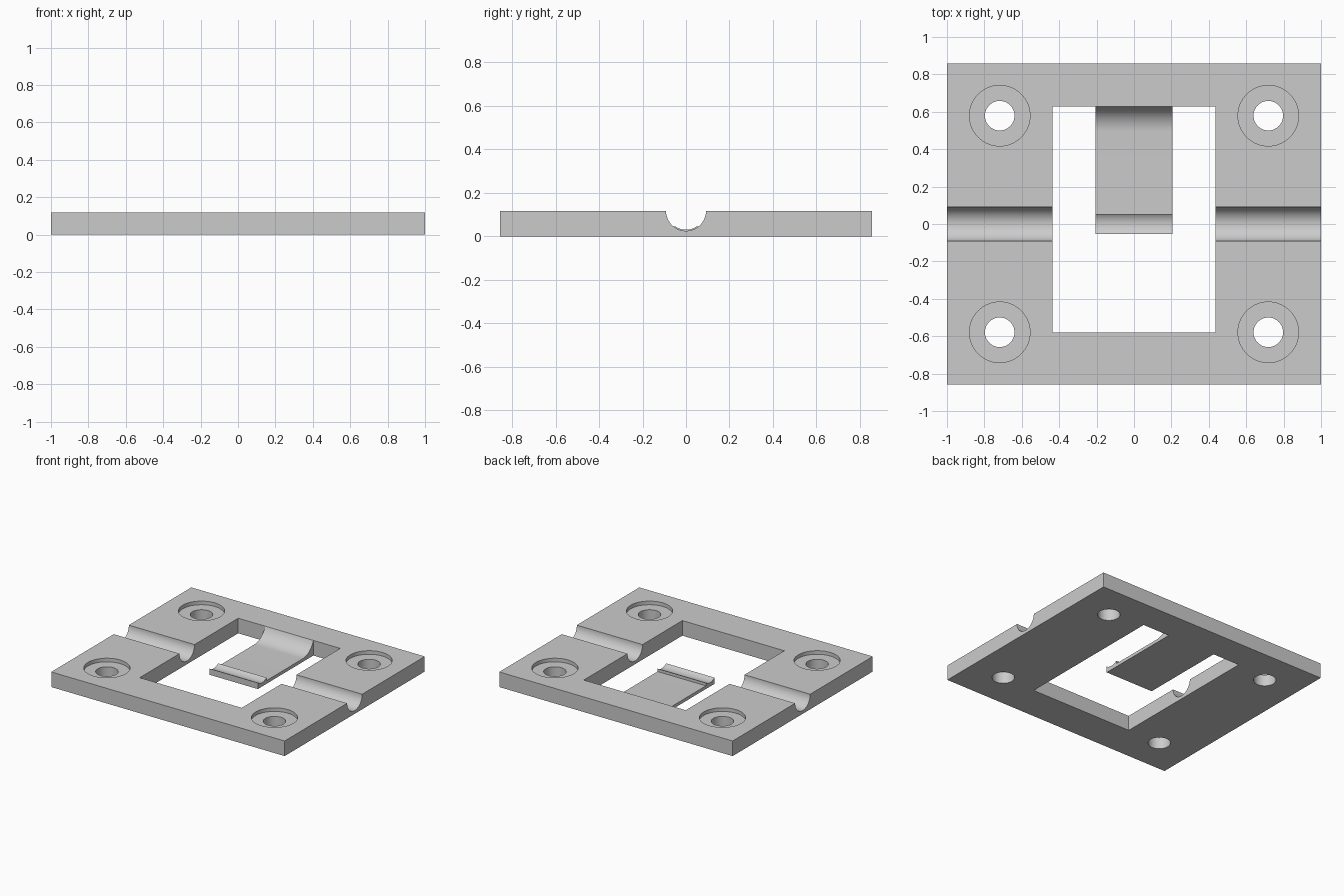
import bpy
import bmesh
from math import pi, sin, cos, asin, acos
from mathutils import Matrix, Vector

default = bpy.data.objects.get("Cube")
if default:
    bpy.data.objects.remove(default, do_unlink=True)

THICK = 0.117          # plate thickness
HALF_Y = 0.857
GROOVE_R = 0.092
FLOOR = 0.025          # tongue thickness
WIN_X, WIN_FRONT, WIN_BACK = 0.437, -0.579, 0.627

grey = bpy.data.materials.new("plain grey")
grey.use_nodes = True
grey.diffuse_color = (0.6, 0.6, 0.6, 1)
grey.node_tree.nodes["Principled BSDF"].inputs["Base Color"].default_value = (0.6, 0.6, 0.6, 1)


def make_object(name, bm):
    bmesh.ops.recalc_face_normals(bm, faces=bm.faces)
    mesh = bpy.data.meshes.new(name)
    bm.to_mesh(mesh)
    bm.free()
    mesh.materials.append(grey)
    obj = bpy.data.objects.new(name, mesh)
    bpy.context.collection.objects.link(obj)
    return obj


def box(name, low, high):
    low, high = Vector(low), Vector(high)
    bm = bmesh.new()
    place = Matrix.Translation((low + high) / 2) @ Matrix.Diagonal((*(high - low), 1))
    bmesh.ops.create_cube(bm, size=1, matrix=place)
    return make_object(name, bm)


def cylinder(name, centre, radius, depth, turn=Matrix()):
    bm = bmesh.new()
    bmesh.ops.create_cone(bm, cap_ends=True, segments=64, radius1=radius, radius2=radius,
                          depth=depth, matrix=Matrix.Translation(centre) @ turn)
    return make_object(name, bm)


def activate(obj):
    bpy.ops.object.select_all(action='DESELECT')
    obj.select_set(True)
    bpy.context.view_layer.objects.active = obj


def cut(target, cutter):
    cutter.hide_render = True
    mod = target.modifiers.new("cut", 'BOOLEAN')
    mod.operation, mod.solver, mod.object = 'DIFFERENCE', 'EXACT', cutter
    activate(target)
    bpy.ops.object.modifier_apply(modifier=mod.name)
    bpy.data.objects.remove(cutter, do_unlink=True)


def smooth(obj):
    activate(obj)
    bpy.ops.object.shade_smooth_by_angle(angle=pi / 6)


# Plate with a rectangular window and a half-round groove across it
plate = box("base_plate", (-1, -HALF_Y, 0), (1, HALF_Y, THICK))
cut(plate, box("window_cutter", (-WIN_X, WIN_FRONT, -1), (WIN_X, WIN_BACK, 1)))
cut(plate, cylinder("groove_cutter", (0, 0, THICK), GROOVE_R, 3, Matrix.Rotation(pi / 2, 4, 'Y')))

# Four counterbored screw holes
for x in (-0.718, 0.718):
    for y in (-0.579, 0.579):
        cut(plate, cylinder("counterbore_cutter", (x, y, THICK), 0.162, 0.056))
        cut(plate, cylinder("hole_cutter", (x, y, 0), 0.079, 1))
smooth(plate)

# Spring tongue: side profile with a cradle at the tip and a fillet at the root
TIP = 0.053
cradle_r = 0.087
span = asin(TIP / cradle_r)
profile = [(WIN_BACK, 0), (-TIP, 0)]
for i in range(13):
    a = span * (2 * i / 12 - 1)
    profile.append((cradle_r * sin(a), THICK - cradle_r * cos(a)))
profile.append((TIP, FLOOR))
fillet_r = 0.14
sweep = acos(1 - (THICK - FLOOR) / fillet_r)
start = WIN_BACK - fillet_r * sin(sweep)
for i in range(17):
    a = sweep * i / 16
    profile.append((start + fillet_r * sin(a), FLOOR + fillet_r * (1 - cos(a))))

bm = bmesh.new()
side = bm.faces.new([bm.verts.new((-0.207, y, z)) for y, z in profile])
grown = bmesh.ops.extrude_face_region(bm, geom=[side], use_keep_orig=True)
bmesh.ops.translate(bm, vec=(0.414, 0, 0),
                    verts=[v for v in grown["geom"] if isinstance(v, bmesh.types.BMVert)])
smooth(make_object("spring_tongue", bm))
